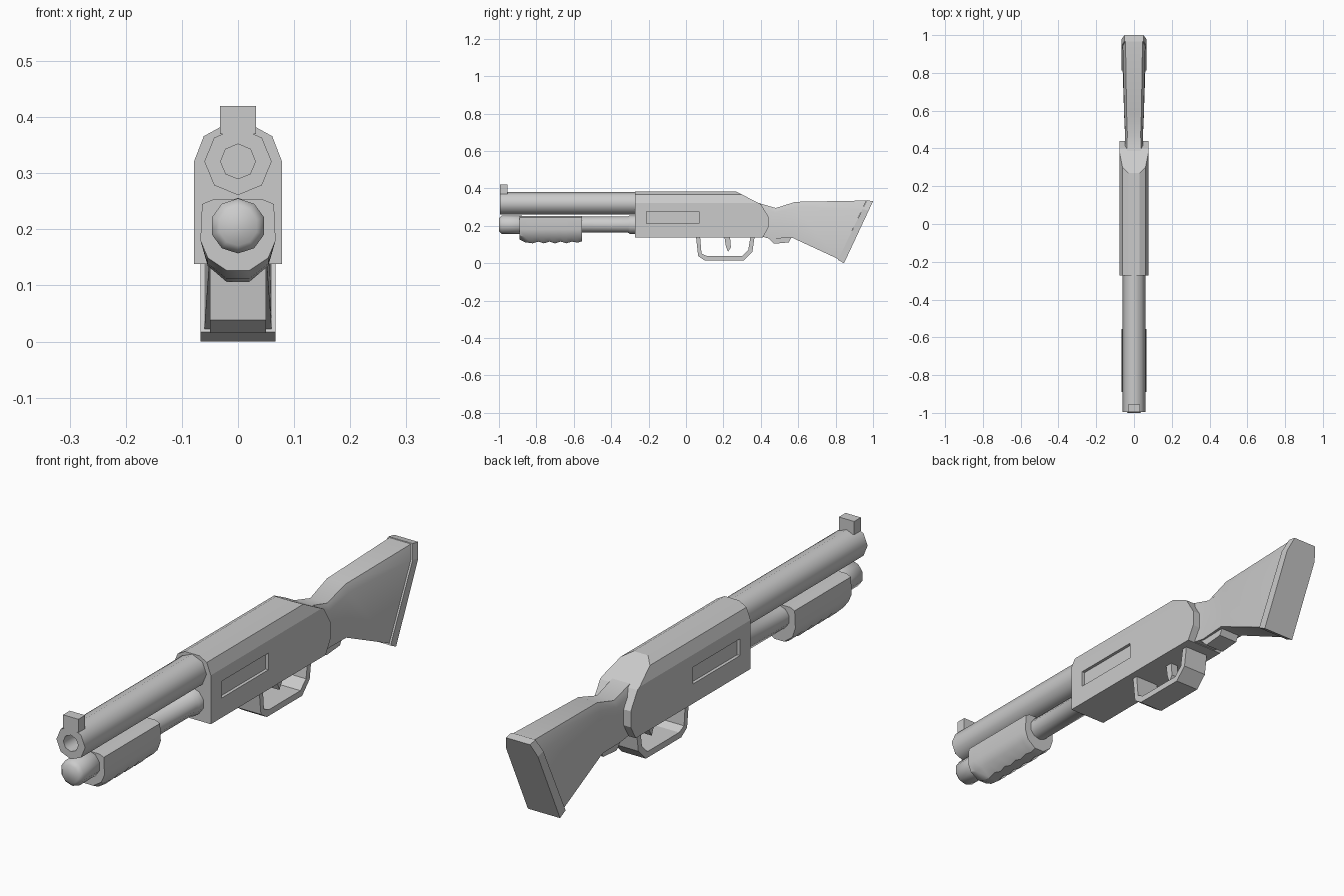
import bpy, bmesh, math
from mathutils import Vector

if "Cube" in bpy.data.objects:
    bpy.data.objects.remove(bpy.data.objects["Cube"])

grey = bpy.data.materials.new("plain_grey")
grey.diffuse_color = (0.6, 0.6, 0.6, 1)
grey.use_nodes = True
grey.node_tree.nodes["Principled BSDF"].inputs["Base Color"].default_value = grey.diffuse_color


def finish(name, bm, smooth=35):
    """Turn a bmesh into a named object, smooth below the given angle."""
    bmesh.ops.recalc_face_normals(bm, faces=bm.faces)
    me = bpy.data.meshes.new(name)
    bm.to_mesh(me)
    bm.free()
    ob = bpy.data.objects.new(name, me)
    bpy.context.collection.objects.link(ob)
    me.materials.append(grey)
    if smooth:
        bpy.ops.object.select_all(action='DESELECT')
        ob.select_set(True)
        bpy.context.view_layer.objects.active = ob
        bpy.ops.object.shade_smooth_by_angle(angle=math.radians(smooth))
    return ob


def loft(rings):
    """Skin closed rings of equal point count, capping both ends."""
    bm = bmesh.new()
    vs = [[bm.verts.new(p) for p in r] for r in rings]
    n = len(rings[0])
    for a, b in zip(vs, vs[1:]):
        for i in range(n):
            j = (i + 1) % n
            bm.faces.new((a[i], a[j], b[j], b[i]))
    bm.faces.new(vs[0])
    bm.faces.new(vs[-1])
    return bm


def tube(name, z, profile, sides):
    """Turned part along y from (y, radius) pairs."""
    ang = [2 * math.pi * i / sides for i in range(sides)]
    return finish(name, loft([[(r * math.sin(a), y, z + r * math.cos(a)) for a in ang]
                              for y, r in profile]), 50)


def plate(name, outline, half):
    """Side profile of (y, z) points extruded across x."""
    return finish(name, loft([[(x, y, z) for y, z in outline] for x in (-half, half)]), 0)


def mirrored(half):
    """Complete a right-hand half section across x = 0."""
    return half + [(-x, z) for x, z in reversed(half)]


# Barrel with recessed bore, and the magazine tube below it
tube("barrel", 0.321, [(-0.25, 0.06), (-0.995, 0.06), (-0.995, 0.031), (-0.88, 0.031)], 8)
tube("magazine_tube", 0.206, [(-0.25, 0.05), (-0.3, 0.05), (-0.31, 0.043), (-0.87, 0.043),
                              (-0.88, 0.049), (-0.985, 0.049), (-1.0, 0.035)], 10)
plate("front_sight", [(-0.995, 0.37), (-0.955, 0.37), (-0.955, 0.42), (-0.995, 0.42)], 0.032)

# Sliding fore-end with a rippled underside
rings = []
steps = [(-0.89, 0.78), (-0.86, 0.94)]
steps += [(-0.82 + 0.03 * i, 0.9 if i % 2 else 1.0) for i in range(8)]
steps += [(-0.58, 0.96), (-0.555, 0.88)]
section = mirrored([(0.045, 0.253), (0.064, 0.245), (0.067, 0.18), (0.054, 0.135), (0.02, 0.106)])
for y, s in steps:
    rings.append([(x, y, z if z > 0.15 else 0.2 - (0.2 - z) * s) for x, z in section])
finish("fore_end", loft(rings), 35)

# Receiver: extruded section, trimmed at the back by planes
sec = mirrored([(0.03, 0.383), (0.061, 0.366), (0.078, 0.322), (0.078, 0.138)])
bm = loft([[(x, y, z) for x, z in sec] for y in (-0.273, 0.6)])
back = [(0.265, 0.385), (0.40, 0.315), (0.44, 0.25), (0.44, 0.19), (0.41, 0.137)]
for (y0, z0), (y1, z1) in zip(back, back[1:]):
    res = bmesh.ops.bisect_plane(bm, geom=bm.verts[:] + bm.edges[:] + bm.faces[:],
                                 plane_co=(0, y0, z0), plane_no=Vector((0, z0 - z1, y1 - y0)),
                                 clear_outer=True)
    bmesh.ops.holes_fill(bm, edges=[e for e in bm.edges if e.is_boundary])
receiver = finish("receiver", bm, 0)

# Shallow port recess on each side
for s in (-1, 1):
    cutter = plate("port_cutter", [(-0.21, 0.212), (0.07, 0.212), (0.07, 0.275), (-0.21, 0.275)], 0.02)
    cutter.location.x = s * 0.086
    cutter.hide_render = True
    bpy.context.view_layer.update()
    mod = receiver.modifiers.new("port", 'BOOLEAN')
    mod.operation = 'DIFFERENCE'
    mod.object = cutter
    bpy.context.view_layer.objects.active = receiver
    bpy.ops.object.modifier_apply(modifier=mod.name)
    bpy.data.objects.remove(cutter)

# Trigger guard band and trigger
plate("trigger_guard", [(0.053, 0.145), (0.065, 0.038), (0.10, 0.015), (0.31, 0.015),
                        (0.355, 0.06), (0.367, 0.145), (0.345, 0.145), (0.333, 0.07),
                        (0.30, 0.038), (0.112, 0.038), (0.083, 0.052), (0.075, 0.145)], 0.05)
plate("trigger", [(0.205, 0.145), (0.213, 0.09), (0.225, 0.06), (0.24, 0.085), (0.235, 0.145)], 0.015)


def stock_ring(top, bottom, half):
    """Slanted stock section: square below, chamfered at the top."""
    shape = mirrored([(0.75, 1.0), (1.0, 0.85), (1.0, 0.0)])
    return [(half * w, bottom[0] + (top[0] - bottom[0]) * t,
             bottom[1] + (top[1] - bottom[1]) * t) for w, t in shape]


# Shoulder stock, grip block and butt pad
finish("stock", loft([stock_ring((0.36, 0.33), (0.38, 0.145), 0.05),
                      stock_ring((0.48, 0.295), (0.46, 0.132), 0.047),
                      stock_ring((0.585, 0.328), (0.57, 0.135), 0.052),
                      stock_ring((0.965, 0.335), (0.815, 0.022), 0.06)]), 35)
plate("grip_block", [(0.40, 0.15), (0.445, 0.13), (0.47, 0.104), (0.55, 0.111), (0.57, 0.15)], 0.04)
finish("butt_pad", loft([stock_ring((0.967, 0.337), (0.812, 0.017), 0.067),
                         stock_ring((1.0, 0.331), (0.845, 0.0), 0.067)]), 0)
